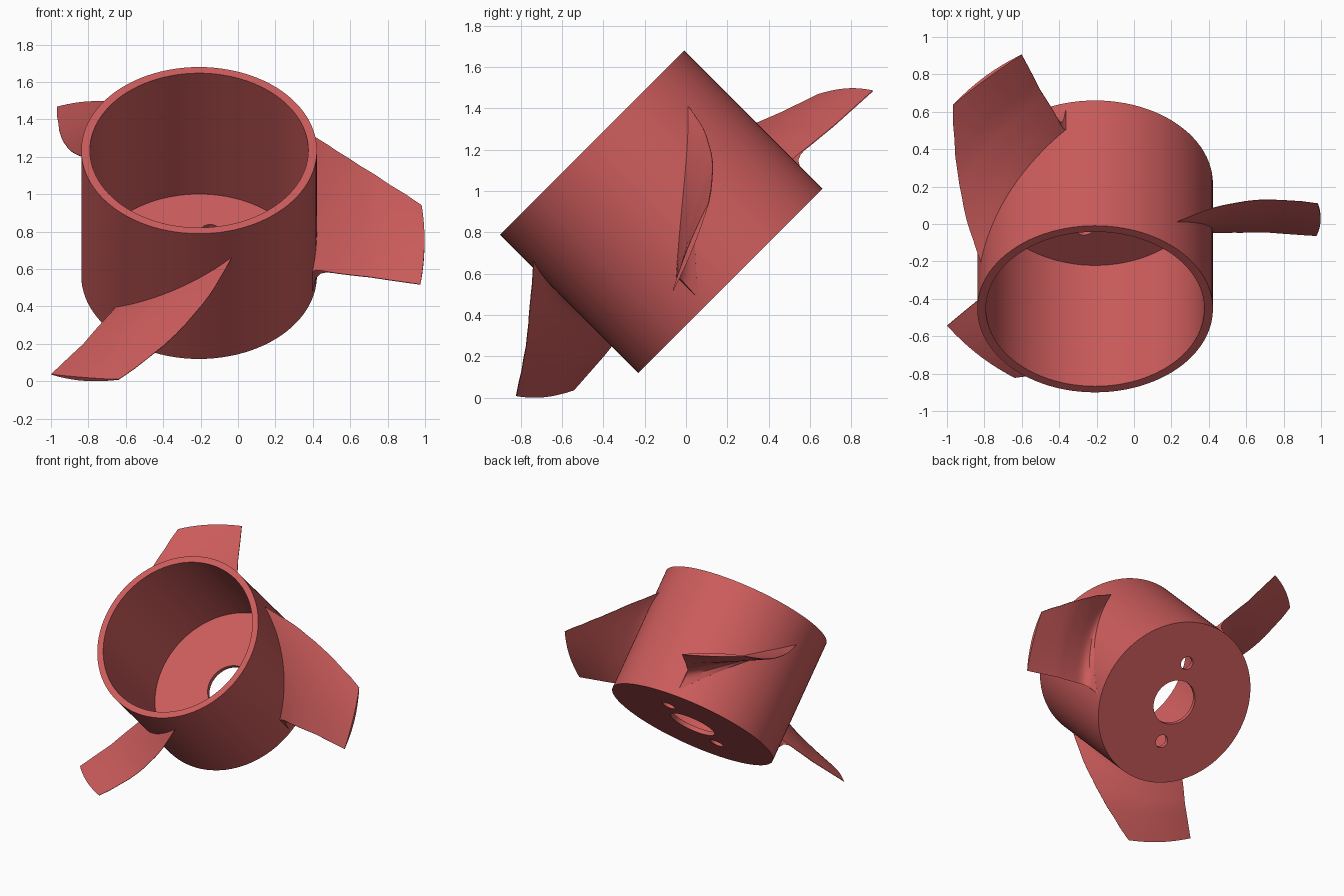
import bpy, bmesh
from math import sin, cos, pi, radians
from mathutils import Matrix, Vector

if "Cube" in bpy.data.objects:
    bpy.data.objects.remove(bpy.data.objects["Cube"])

# Hub frame: origin at closed end, local z runs along the tilted axis
FRAME = Matrix.Translation((-0.208, 0.215, 0.565)) @ Matrix.Rotation(radians(45), 4, 'X')
R, R_IN, LENGTH, FLOOR, BORE = 0.63, 0.584, 0.947, 0.033, 0.172

red = bpy.data.materials.new("red")
red.diffuse_color = (0.61, 0.107, 0.107, 1)
red.use_nodes = True
red.node_tree.nodes["Principled BSDF"].inputs["Base Color"].default_value = red.diffuse_color


def make_object(name, bm, matrix):
    bmesh.ops.recalc_face_normals(bm, faces=bm.faces)
    mesh = bpy.data.meshes.new(name)
    bm.to_mesh(mesh)
    bm.free()
    mesh.materials.append(red)
    ob = bpy.data.objects.new(name, mesh)
    bpy.context.collection.objects.link(ob)
    ob.matrix_world = matrix
    return ob


def activate(ob):
    bpy.ops.object.select_all(action='DESELECT')
    ob.select_set(True)
    bpy.context.view_layer.objects.active = ob


def smooth(ob):
    activate(ob)
    bpy.ops.object.shade_smooth_by_angle(angle=radians(35))


def interp(x, table):
    # smooth interpolation through (x, value) pairs
    for (x0, v0), (x1, v1) in zip(table, table[1:]):
        if x <= x1:
            return v0 + (v1 - v0) * (x - x0) / (x1 - x0)
    return table[-1][1]


# Hub: revolved cup with a central bore
def make_hub():
    bm = bmesh.new()
    profile = [(BORE, 0), (R, 0), (R, LENGTH), (R_IN, LENGTH), (R_IN, FLOOR), (BORE, FLOOR)]
    n = 96
    rings = [[bm.verts.new((r * cos(2 * pi * i / n), r * sin(2 * pi * i / n), z))
              for r, z in profile] for i in range(n)]
    for i in range(n):
        a, b = rings[i], rings[(i + 1) % n]
        for j in range(len(profile)):
            k = (j + 1) % len(profile)
            bm.faces.new((a[j], b[j], b[k], a[k]))
    return make_object("hub", bm, FRAME)


hub = make_hub()

# Two small mounting holes through the floor
for deg in (79, 259):
    bm = bmesh.new()
    pos = Vector((0.31 * cos(radians(deg)), 0.31 * sin(radians(deg)), FLOOR / 2))
    bmesh.ops.create_cone(bm, cap_ends=True, segments=32, radius1=0.05, radius2=0.05,
                          depth=0.2, matrix=Matrix.Translation(pos))
    cutter = make_object("hole_cutter", bm, FRAME)
    cutter.hide_render = True
    mod = hub.modifiers.new("hole", 'BOOLEAN')
    mod.operation = 'DIFFERENCE'
    mod.solver = 'EXACT'
    mod.object = cutter
    activate(hub)
    bpy.ops.object.modifier_apply(modifier=mod.name)
    bpy.data.objects.remove(cutter)
smooth(hub)

# Blade outline by radius: leading angle, trailing angle, axial offset
LEAD = [(0.60, 48.5), (0.63, 46), (0.69, 39.8), (0.76, 34.3), (0.84, 28), (0.928, 22.4),
        (1.06, 15.2), (1.205, 9.1)]
TRAIL = [(0.60, -16.5), (0.63, -15.7), (0.65, -14.5), (0.926, -11.7), (1.205, -11)]
OFFSET = [(0.60, 0.34), (0.63, 0.337), (0.76, 0.31), (0.928, 0.28), (1.205, 0.26)]
FLARE = [(0.60, 0.19), (0.63, 0.15), (0.645, 0.06), (0.67, 0.02), (0.71, 0), (1.3, 0)]
PITCH = 0.0088


# Blade: helical skin, lens-shaped in section, flared at the trailing root
def make_blade(name, turn):
    bm = bmesh.new()
    radii = [0.60, 0.63, 0.637, 0.645, 0.67, 0.70, 0.73, 0.76, 0.80, 0.84, 0.885, 0.93,
             0.99, 1.06, 1.13, 1.205]
    n = 24
    sections = []
    for r in radii:
        upper, lower = [], []
        for i in range(n + 1):
            s = i / n
            ang = interp(r, TRAIL) * (1 - s) + interp(r, LEAD) * s
            z = PITCH * ang + interp(r, OFFSET)
            half = 0.002 + 0.011 * sin(pi * s)
            drop = interp(r, FLARE) * (1 - s) ** 2
            x, y = r * cos(radians(ang)), r * sin(radians(ang))
            upper.append(bm.verts.new((x, y, z + half)))
            lower.append(bm.verts.new((x, y, z - half - drop)))
        sections.append(upper + lower[::-1])
    m = len(sections[0])
    for a, b in zip(sections, sections[1:]):
        for j in range(m):
            k = (j + 1) % m
            bm.faces.new((a[j], a[k], b[k], b[j]))
    # root and tip caps
    for s in (sections[0], sections[-1]):
        for j in range(n):
            bm.faces.new((s[j], s[j + 1], s[m - 2 - j], s[m - 1 - j]))
    ob = make_object(name, bm, FRAME @ Matrix.Rotation(radians(turn), 4, 'Z'))
    smooth(ob)


for i in range(3):
    make_blade(f"blade_{i + 1}", 120 * i)
